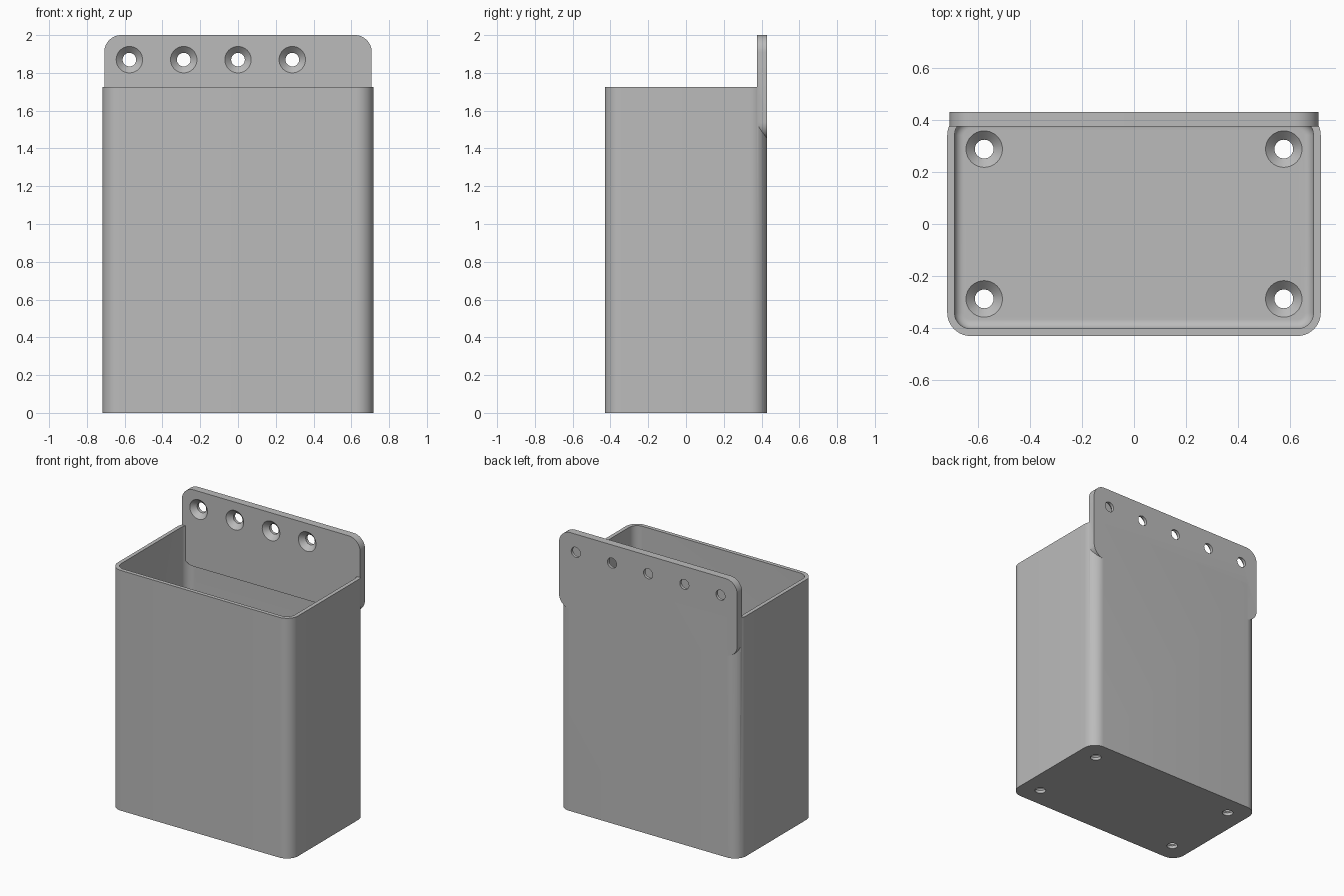
import bpy
import bmesh
from math import pi, sin, cos
from mathutils import Matrix

cube = bpy.data.objects.get("Cube")
if cube:
    bpy.data.objects.remove(cube, do_unlink=True)

HALF_W, HALF_D, BIN_H = 0.717, 0.43, 1.725
WALL, FLOOR, RADIUS, FILLET = 0.028, 0.055, 0.09, 0.035
PLATE_W, PLATE_T, PLATE_BOTTOM, TOP = 0.708, 0.055, 1.45, 2.0

grey = bpy.data.materials.new("plain grey")
grey.use_nodes = True
colour = (0.5, 0.5, 0.5, 1)
grey.diffuse_color = colour
grey.node_tree.nodes["Principled BSDF"].inputs["Base Color"].default_value = colour


def rounded_outline(hw, hd, r, steps=12):
    corners = [(1, 1), (-1, 1), (-1, -1), (1, -1)]
    points = []
    for i, (sx, sy) in enumerate(corners):
        for k in range(steps + 1):
            a = (i + k / steps) * pi / 2
            points.append((sx * (hw - r) + r * cos(a), sy * (hd - r) + r * sin(a)))
    return points


def loft(name, levels, matrix=Matrix()):
    """Solid through a stack of (outline, height) levels, capped at both ends."""
    bm = bmesh.new()
    rings = [[bm.verts.new((x, y, z)) for x, y in outline] for outline, z in levels]
    n = len(rings[0])
    for low, high in zip(rings, rings[1:]):
        for i in range(n):
            j = (i + 1) % n
            bm.faces.new((low[i], low[j], high[j], high[i]))
    bm.faces.new(rings[0][::-1])
    bm.faces.new(rings[-1])
    bm.transform(matrix)
    bmesh.ops.recalc_face_normals(bm, faces=bm.faces)
    mesh = bpy.data.meshes.new(name)
    bm.to_mesh(mesh)
    bm.free()
    mesh.materials.append(grey)
    obj = bpy.data.objects.new(name, mesh)
    bpy.context.collection.objects.link(obj)
    return obj


def combine(target, tool, operation):
    mod = target.modifiers.new(operation.lower(), "BOOLEAN")
    mod.operation, mod.solver, mod.object = operation, "EXACT", tool
    bpy.context.view_layer.objects.active = target
    bpy.ops.object.modifier_apply(modifier=mod.name)
    bpy.data.objects.remove(tool, do_unlink=True)


def circle(r, n=40):
    return [(r * cos(2 * pi * i / n), r * sin(2 * pi * i / n)) for i in range(n)]


def screw_hole(target, matrix):
    # Countersunk hole: local z = 0 is the face the screw enters
    hole, head, lip = 0.036, 0.07, 0.01
    levels = [(circle(hole), -0.1), (circle(hole), hole - head),
              (circle(head), 0), (circle(head), lip)]
    combine(target, loft("hole_cutter", levels, matrix), "DIFFERENCE")


# Open bin with rounded corners
outer = rounded_outline(HALF_W, HALF_D, RADIUS)
storage_bin = loft("wall_bin", [(outer, 0), (outer, BIN_H)])

# Cavity with a fillet around the floor
levels = []
for k in range(9):
    a = k / 8 * pi / 2
    inset = WALL + FILLET * (1 - sin(a))
    levels.append((rounded_outline(HALF_W - inset, HALF_D - inset, RADIUS - inset),
                   FLOOR + FILLET * (1 - cos(a))))
levels.append((levels[-1][0], BIN_H + 0.1))
combine(storage_bin, loft("cavity_cutter", levels), "DIFFERENCE")

# Mounting plate, standing upright at the back
plate_outline = rounded_outline(PLATE_W, (TOP - PLATE_BOTTOM) / 2, RADIUS)
upright = Matrix.Translation((0, HALF_D, (TOP + PLATE_BOTTOM) / 2)) @ Matrix.Rotation(pi / 2, 4, "X")
plate = loft("mounting_plate", [(plate_outline, 0), (plate_outline, PLATE_T)], upright)
combine(storage_bin, plate, "UNION")

# Screw holes: a row in the plate and one near each floor corner
HOLE_X = 0.575
for i in range(-2, 3):
    spot = Matrix.Translation((i * HOLE_X / 2, HALF_D - PLATE_T, 1.87))
    screw_hole(storage_bin, spot @ Matrix.Rotation(pi / 2, 4, "X"))
for sx in (-1, 1):
    for sy in (-1, 1):
        screw_hole(storage_bin, Matrix.Translation((sx * HOLE_X, sy * HOLE_X / 2, FLOOR)))

# Smooth the rounded surfaces, keep the edges crisp
bpy.ops.object.select_all(action="DESELECT")
storage_bin.select_set(True)
bpy.context.view_layer.objects.active = storage_bin
bpy.ops.object.shade_smooth_by_angle(angle=pi / 6)
